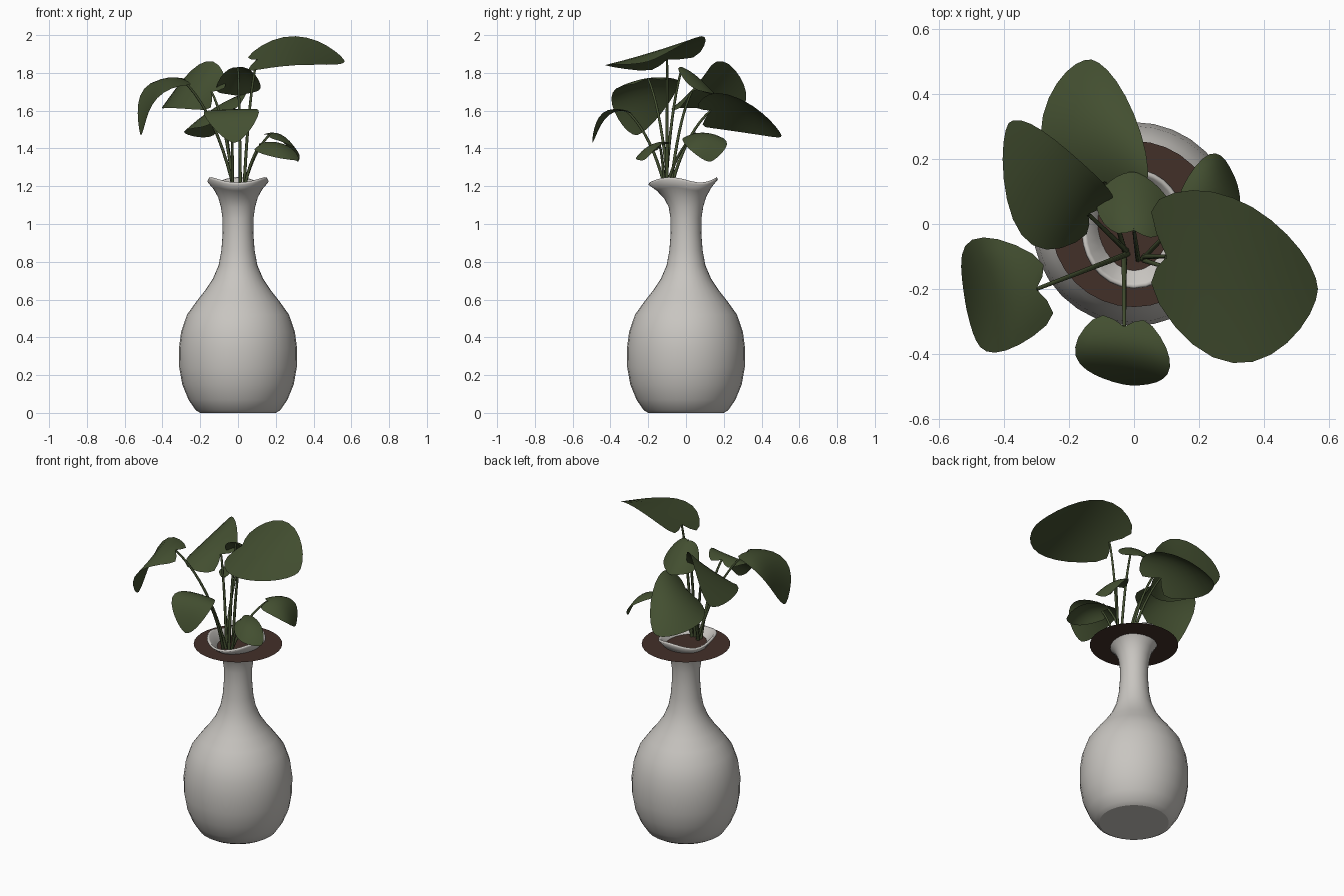
import bpy, math
from mathutils import Vector

if "Cube" in bpy.data.objects:
    bpy.data.objects.remove(bpy.data.objects["Cube"])


def material(name, rgb):
    m = bpy.data.materials.new(name)
    m.diffuse_color = (*rgb, 1)
    m.use_nodes = True
    m.node_tree.nodes["Principled BSDF"].inputs["Base Color"].default_value = m.diffuse_color
    return m


CERAMIC = material("pale grey ceramic", (0.58, 0.56, 0.53))
GREEN = material("leaf green", (0.056, 0.078, 0.030))
SOIL = material("brown soil", (0.055, 0.029, 0.022))


def mesh_object(name, verts, faces, mat, smooth=True):
    me = bpy.data.meshes.new(name)
    me.from_pydata(verts, [], faces)
    me.materials.append(mat)
    for p in me.polygons:
        p.use_smooth = smooth
    ob = bpy.data.objects.new(name, me)
    bpy.context.collection.objects.link(ob)
    return ob


# Vase: lathed profile (radius, height) with a ruffled lip
N = 32
PROFILE = [(0.20, 0.0), (0.225, 0.015), (0.262, 0.07), (0.295, 0.15), (0.311, 0.24),
           (0.313, 0.34), (0.301, 0.43), (0.27, 0.52), (0.22, 0.59), (0.173, 0.65),
           (0.133, 0.71), (0.103, 0.78), (0.088, 0.86), (0.081, 0.95), (0.082, 1.03),
           (0.091, 1.09), (0.108, 1.14), (0.137, 1.185), (0.172, 1.222),   # lip
           (0.166, 1.234), (0.155, 1.226), (0.125, 1.19), (0.095, 1.14), (0.075, 1.08),
           (0.068, 0.95)]
verts = []
for r, z in PROFILE:
    k = max(0.0, min(1.0, (z - 1.08) / 0.14)) ** 1.5        # ruffle only near the lip
    for i in range(N):
        a = 2 * math.pi * i / N
        rr = r + k * (-0.012 * math.cos(2 * a) - 0.015 * math.sin(a))
        zz = z + k * 0.014 * math.cos(3 * (a - math.pi / 2))
        verts.append((rr * math.cos(a), rr * math.sin(a), zz))
faces = [(j * N + i, j * N + (i + 1) % N, (j + 1) * N + (i + 1) % N, (j + 1) * N + i)
         for j in range(len(PROFILE) - 1) for i in range(N)]
faces.append(tuple(reversed(range(N))))
vase = mesh_object("vase", verts, faces, CERAMIC)
vase.data.polygons[len(faces) - 1].use_smooth = False

# Soil: flat disc that cuts through the lip
ring = [(0.255 * math.cos(2 * math.pi * i / N), 0.255 * math.sin(2 * math.pi * i / N), 1.18)
        for i in range(N)]
mesh_object("soil_disc", ring, [tuple(range(N))], SOIL, False)


def through(a, b, c, t):
    """Parabola through a (t=0), b (t=.5) and c (t=1)."""
    return a * (2 * (t - 0.5) * (t - 1)) + b * (4 * t * (1 - t)) + c * (2 * t * (t - 0.5))


# Leaf: curved heart-shaped patch from base, middle, tip and the two side extremes
def leaf(name, base, mid, tip, left, right):
    base, mid, tip, left, right = map(Vector, (base, mid, tip, left, right))
    nu, nv = 14, 10
    slope = (right - left) / 2
    cup = (left + right) / 2 - mid
    vs = []
    for i in range(nu + 1):
        u = 0.5 - 0.5 * math.cos(math.pi * i / nu)
        w = max(0.0, math.sin(math.pi * u ** 0.85)) ** 0.6
        for j in range(nv + 1):
            v = 2 * j / nv - 1
            ue = u - 0.22 * abs(v) ** 1.5 * (1 - u) ** 2 * min(1, w * 2)
            s = v * w
            vs.append(through(base, mid, tip, ue) + slope * s + cup * s * s)
    m = nv + 1
    fs = [(i * m + j, (i + 1) * m + j, (i + 1) * m + j + 1, i * m + j + 1)
          for i in range(nu) for j in range(nv)]
    mesh_object(name, vs, fs, GREEN)


# Stem: thin tapering tube rising from the vase and bending out to the leaf
def stem(name, start, end):
    start, end = Vector(start), Vector(end)
    d = end - start
    ctrl = start + Vector((d.x * 0.35, d.y * 0.35, d.z * 0.72))
    n, k, vs = 10, 6, []
    for i in range(n + 1):
        t = i / n
        p = start * (1 - t) ** 2 + ctrl * 2 * t * (1 - t) + end * t * t
        tan = ((ctrl - start) * (1 - t) + (end - ctrl) * t).normalized()
        sx = tan.cross(Vector((0.3, 1, 0))).normalized()
        sy = tan.cross(sx)
        r = 0.009 - 0.003 * t
        for q in range(k):
            a = 2 * math.pi * q / k
            vs.append(p + (sx * math.cos(a) + sy * math.sin(a)) * r)
    fs = [(i * k + q, i * k + (q + 1) % k, (i + 1) * k + (q + 1) % k, (i + 1) * k + q)
          for i in range(n) for q in range(k)]
    mesh_object(name, vs, fs, GREEN)


LEAVES = {
    "large_right": ((.10, -.10, 1.87), (.32, -.18, 1.91), (.565, -.20, 1.86),
                    (.33, .077, 1.995), (.33, -.435, 1.84)),
    "left": ((-.30, -.20, 1.77), (-.44, -.22, 1.71), (-.515, -.26, 1.47),
             (-.51, -.05, 1.70), (-.44, -.40, 1.65)),
    "upper_left": ((-.14, .03, 1.70), (-.27, .12, 1.74), (-.385, .31, 1.64),
                   (-.36, -.02, 1.61), (-.18, .21, 1.86)),
    "back": ((-.09, .13, 1.60), (-.12, .32, 1.61), (-.13, .505, 1.47),
             (-.29, .30, 1.48), (.035, .24, 1.68)),
    "front": ((-.03, -.315, 1.60), (-.025, -.42, 1.58), (-.02, -.495, 1.43),
              (-.18, -.415, 1.57), (.112, -.45, 1.58)),
    "centre": ((.0, -.02, 1.83), (.0, .06, 1.78), (.0, .16, 1.68),
               (-.115, .08, 1.70), (.12, .05, 1.71)),
    "small_right": ((.175, .05, 1.48), (.26, .11, 1.45), (.315, .13, 1.33),
                    (.24, .22, 1.43), (.31, .02, 1.39)),
    "small_front_right": ((.12, -.14, 1.42), (.22, -.20, 1.41), (.32, -.22, 1.34),
                          (.25, -.13, 1.42), (.20, -.265, 1.35)),
}
for i, (name, pts) in enumerate(LEAVES.items()):
    leaf(name + "_leaf", *pts)
    a = 2 * math.pi * i / len(LEAVES)
    foot = (math.copysign(0.02, pts[0][0]) + 0.01 * math.cos(a), -0.1 + 0.015 * math.sin(a), 1.15)
    stem(name + "_stem", foot, pts[0])
